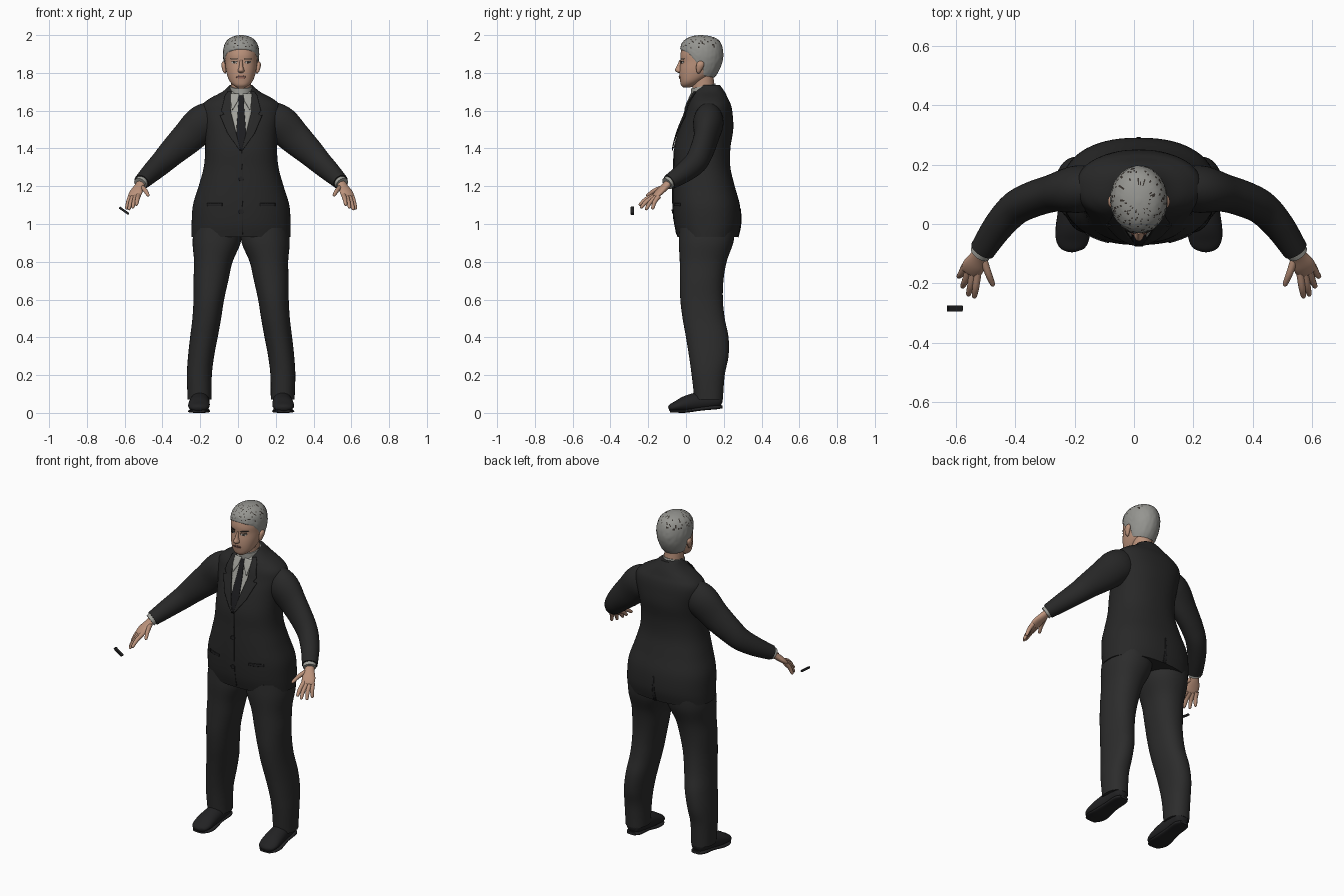
import bpy, bmesh, math, random
from mathutils import Vector

random.seed(4)
if "Cube" in bpy.data.objects:
    bpy.data.objects.remove(bpy.data.objects["Cube"])
CX = 0.0165  # body centre line


def material(name, r, g, b):
    m = bpy.data.materials.new(name)
    m.use_nodes = True
    m.diffuse_color = (r, g, b, 1)
    bsdf = m.node_tree.nodes["Principled BSDF"]
    bsdf.inputs["Base Color"].default_value = (r, g, b, 1)
    bsdf.inputs["Roughness"].default_value = 0.8
    return m


SUIT = material("jacket charcoal", .021, .021, .021)
TROUSER = material("trouser charcoal", .025, .025, .025)
BLACK = material("black leather", .016, .016, .017)
TIE = material("tie black", .012, .012, .014)
SHIRT = material("shirt grey", .36, .36, .33)
HAIR = material("hair grey", .30, .30, .28)
DARK = material("dark brown", .04, .033, .028)
SKIN = material("skin", .50, .29, .20)
LIPS = material("lips", .30, .13, .10)
WHITE = material("eye white", .50, .47, .43)


def finish(name, bm, mats, angle=50):
    bmesh.ops.recalc_face_normals(bm, faces=bm.faces)
    me = bpy.data.meshes.new(name)
    bm.to_mesh(me)
    bm.free()
    for m in mats:
        me.materials.append(m)
    me.shade_smooth()
    me.set_sharp_from_angle(angle=math.radians(angle))
    ob = bpy.data.objects.new(name, me)
    bpy.context.collection.objects.link(ob)
    ob.location.x = CX
    return ob


def smooth(rows, steps=6):
    """Catmull-Rom through rows of numbers."""
    out = []
    for i in range(len(rows) - 1):
        a, b, c, d = (rows[max(0, min(len(rows) - 1, i + k))] for k in (-1, 0, 1, 2))
        for j in range(steps):
            t = j / steps
            out.append([q + t * (r - p) / 2 + t * t * (2 * p - 5 * q + 4 * r - s) / 2
                        + t ** 3 * (3 * q - p - 3 * r + s) / 2 for p, q, r, s in zip(a, b, c, d)])
    return out + [list(rows[-1])]


def loft(name, rows, mat, side=1, n=32, steps=6, power=2.0, path=False):
    """Rows are x, y, z, half width, half depth; path turns the rings along the line."""
    fine = smooth(rows, steps)
    bm = bmesh.new()
    rings = []
    for i, (x, y, z, rx, ry) in enumerate(fine):
        u, v = Vector((1, 0, 0)), Vector((0, 1, 0))
        if path:
            t = Vector(fine[min(i + 1, len(fine) - 1)][:3]) - Vector(fine[max(i - 1, 0)][:3])
            u = t.cross(Vector((0, 0, 1))).normalized()
            v = u.cross(t).normalized()
        ring = []
        for k in range(n):
            c, s = math.cos(math.tau * k / n), math.sin(math.tau * k / n)
            c, s = (math.copysign(abs(w) ** (2 / power), w) for w in (c, s))
            p = Vector((x, y, z)) + u * rx * c + v * ry * s
            ring.append(bm.verts.new((p.x * side, p.y, p.z)))
        rings.append(ring)
    for a, b in zip(rings, rings[1:]):
        for k in range(n):
            bm.faces.new((a[k], a[(k + 1) % n], b[(k + 1) % n], b[k]))
    bm.faces.new(rings[0])
    bm.faces.new(rings[-1])
    return finish(name, bm, [mat])


def upright(rows):
    """z, x, half width, front y, back y -> loft rows."""
    return [(x, (f + b) / 2, z, w, (b - f) / 2) for z, x, w, f, b in rows]


def section(fine, z):
    for a, b in zip(fine, fine[1:]):
        if a[2] <= z <= b[2]:
            t = (z - a[2]) / max(b[2] - a[2], 1e-6)
            return [p + t * (q - p) for p, q in zip(a, b)]
    return fine[-1] if z > fine[-1][2] else fine[0]


def plate(name, rows, fine, power, mat, lift, side=1, back=False, cols=8):
    """Thin plate lying on a lofted body. Rows are z, x start, x end."""
    bm = bmesh.new()
    grid = []
    for z, x0, x1 in rows_between(rows):
        _, cy, _, rx, ry = section(fine, z)
        line = []
        for k in range(cols + 1):
            x = x0 + (x1 - x0) * k / cols
            d = ry * max(0, 1 - min(1, abs(x / rx)) ** power) ** (1 / power) + lift
            line.append(bm.verts.new((x * side, cy + d if back else cy - d, z)))
        grid.append(line)
    for a, b in zip(grid, grid[1:]):
        for k in range(cols):
            bm.faces.new((a[k], a[k + 1], b[k + 1], b[k]))
    ob = finish(name, bm, [mat])
    mod = ob.modifiers.new("thickness", "SOLIDIFY")
    mod.thickness, mod.offset = 0.004, 0
    return ob


def rows_between(rows, steps=5):
    out = []
    for a, b in zip(rows, rows[1:]):
        out += [[p + (q - p) * j / steps for p, q in zip(a, b)] for j in range(steps)]
    return out + [rows[-1]]


def lens(x, z, w, h):
    return [(z + h * math.sin(t), x - w * math.cos(t) - .0005, x + w * math.cos(t) + .0005)
            for t in (-1.5, -1, -.5, 0, .5, 1, 1.5)]


# Jacket body
torso = upright([(.93, 0, .262, -.045, .275), (1.0, 0, .262, -.062, .29), (1.1, 0, .255, -.07, .285),
                 (1.2, 0, .225, -.07, .258), (1.3, 0, .198, -.066, .235), (1.4, 0, .19, -.062, .235),
                 (1.5, 0, .195, -.036, .25), (1.58, 0, .21, -.004, .247), (1.63, 0, .205, .012, .238),
                 (1.665, 0, .165, .028, .222), (1.70, 0, .10, .045, .205), (1.735, 0, .06, .07, .18)])
loft("jacket_body", torso, SUIT, n=64, power=2.3)
TF = smooth(torso)
plate("shirt_front", [(1.40, -.002, .002), (1.5, -.032, .032), (1.6, -.058, .058), (1.70, -.05, .05)],
      TF, 2.3, SHIRT, .002)
plate("tie", [(1.39, -.004, .004), (1.47, -.027, .027), (1.63, -.015, .015), (1.645, -.014, .014),
              (1.68, -.02, .02)], TF, 2.3, TIE, .008)
plate("front_edge", [(.945, .008, .011), (1.39, .002, .005)], TF, 2.3, BLACK, .001)
plate("back_vent", [(.93, -.012, .008), (1.08, -.003, .003)], TF, 2.3, BLACK, .001, back=True)
for z in (1.065, 1.24):
    plate("jacket_button", lens(0, z, .013, .013), TF, 2.3, BLACK, .005)

# Trousers, shoes, sleeves and hands on both sides
fingers = {"index_finger": ((.543, -.165, 1.152), (.555, -.25, 1.10)),
           "middle_finger": ((.558, -.162, 1.147), (.575, -.243, 1.085)),
           "ring_finger": ((.573, -.155, 1.145), (.595, -.215, 1.075)),
           "little_finger": ((.586, -.143, 1.148), (.608, -.18, 1.078)),
           "thumb": ((.525, -.115, 1.195), (.49, -.21, 1.15))}
for s, tag in ((1, "left_"), (-1, "right_")):
    loft(tag + "trouser_leg", upright([
        (.07, .22, .063, .045, .195), (.2, .221, .066, .03, .205), (.3, .212, .069, .016, .225),
        (.4, .197, .073, 0, .225), (.5, .182, .076, -.018, .205), (.6, .171, .081, -.03, .195),
        (.7, .16, .092, -.032, .198), (.8, .147, .102, -.033, .215), (.9, .13, .127, -.038, .25),
        (.98, .125, .125, -.035, .26)]), TROUSER, s, n=40, power=2.2)
    loft(tag + "shoe", [(.215, .192, .07, .02, .02), (.216, .17, .07, .042, .042), (.218, .08, .062, .05, .05),
                        (.222, 0, .048, .056, .042), (.224, -.05, .035, .056, .028),
                        (.225, -.08, .026, .042, .02), (.225, -.092, .022, .016, .01)],
         BLACK, s, path=True)
    loft(tag + "sole", [(.216, .192, .032, .028, .008), (.217, .16, .03, .045, .011), (.22, .08, .022, .046, .01),
                        (.222, 0, .01, .057, .009), (.224, -.05, .009, .056, .008),
                        (.225, -.085, .009, .035, .007)], BLACK, s, power=3, path=True)
    loft(tag + "sleeve", [(.11, .125, 1.57, .06, .085), (.20, .118, 1.535, .08, .098), (.285, .105, 1.455, .064, .088),
                          (.365, .08, 1.38, .06, .074), (.42, .05, 1.325, .057, .064),
                          (.475, -.01, 1.273, .051, .054), (.527, -.088, 1.222, .043, .041)],
         SUIT, s, path=True)
    loft(tag + "cuff", [(.51, -.065, 1.24, .036, .034), (.535, -.1, 1.213, .036, .034)], SHIRT, s, path=True)
    loft(tag + "palm", [(.525, -.085, 1.225, .024, .02), (.54, -.11, 1.198, .028, .019),
                        (.556, -.14, 1.17, .037, .017), (.566, -.162, 1.147, .034, .013),
                        (.569, -.168, 1.141, .022, .006)], SKIN, s, n=20, path=True)
    for part, (a, b) in fingers.items():
        a, b = Vector(a), Vector(b)
        rows = [(*a.lerp(b, t), r, r) for t, r in ((0, .013), (.5, .0115), (.88, .009), (.97, .006), (1, .002))]
        rows[1] = (*(a.lerp(b, .5) + Vector((0, -.004, .005))), .0115, .0115)
        loft(tag + part, rows, SKIN, s, n=12, steps=3, path=True)
    plate(tag + "lapel", [(1.39, .003, .008), (1.48, .026, .072), (1.575, .05, .112), (1.58, .052, .09),
                          (1.60, .055, .105), (1.68, .056, .085), (1.70, .05, .07)], TF, 2.3, SUIT, .010, s)
    plate(tag + "collar_point", [(1.605, .044, .048), (1.65, .018, .056), (1.69, .01, .056)],
          TF, 2.3, SHIRT, .013, s)
    plate(tag + "pocket_flap", [(1.095, .10, .18), (1.11, .10, .18)], TF, 2.3, BLACK, .002, s)

# Neck and shirt collar
loft("neck", [(0, .1, 1.64, .056, .06), (0, .092, 1.72, .053, .058), (0, .085, 1.80, .055, .06)], SKIN, path=True)
loft("shirt_collar", [(0, .103, 1.645, .066, .075), (0, .098, 1.69, .063, .071), (0, .09, 1.73, .059, .066)],
     SHIRT, path=True)

# Head and face
head = upright([(1.722, 0, .02, -.015, .02), (1.735, 0, .042, -.026, .05), (1.755, 0, .06, -.031, .085),
                (1.785, 0, .073, -.035, .13), (1.82, 0, .081, -.034, .155), (1.86, 0, .085, -.029, .175),
                (1.90, 0, .087, -.029, .185), (1.94, 0, .08, -.017, .175), (1.97, 0, .055, .015, .15),
                (1.985, 0, .02, .05, .1)])
loft("head", head, SKIN, n=48, power=2.15)
HF = smooth(head)
loft("nose", upright([(1.80, 0, .009, -.04, 0), (1.806, 0, .017, -.053, 0), (1.816, 0, .017, -.058, 0),
                      (1.835, 0, .011, -.05, 0), (1.868, 0, .008, -.034, 0)]), SKIN, n=16)
plate("mouth", lens(0, 1.778, .026, .008), HF, 2.15, LIPS, .001)
plate("mouth_line", lens(0, 1.779, .025, .0015), HF, 2.15, DARK, .003)
for s, tag in ((1, "left_"), (-1, "right_")):
    plate(tag + "eye", lens(.036, 1.855, .015, .006), HF, 2.15, WHITE, .0, s)
    plate(tag + "iris", lens(.036, 1.855, .006, .006), HF, 2.15, DARK, .002, s)
    plate(tag + "upper_lid", lens(.036, 1.861, .017, .002), HF, 2.15, DARK, .002, s)
    plate(tag + "eyebrow", [(1.870, .018, .05), (1.877, .02, .06)], HF, 2.15, DARK, .001, s)
    loft(tag + "ear", upright([(1.798, .084, .004, .06, .072), (1.81, .088, .009, .055, .08),
                               (1.835, .092, .012, .054, .094), (1.852, .092, .011, .058, .095),
                               (1.862, .09, .004, .068, .086)]), SKIN, s, n=16)

# Hair cap: columns run from the hairline up to the crown
HR = smooth(upright([(1.76, 0, .068, 0, .14), (1.80, 0, .08, -.02, .168), (1.85, 0, .091, -.028, .19),
                     (1.90, 0, .096, -.034, .197), (1.95, 0, .088, -.026, .188), (1.98, 0, .066, 0, .165),
                     (1.995, 0, .035, .035, .125), (2.0, 0, .006, .07, .085)]))


def hairline(f):
    knots = ((-1, 1.775), (-.25, 1.785), (-.05, 1.85), (.12, 1.835), (.3, 1.865), (.6, 1.905), (1, 1.925))
    for (a, za), (b, zb) in zip(knots, knots[1:]):
        if f <= b:
            return za + (zb - za) * (f - a) / (b - a)
    return knots[-1][1]


bm = bmesh.new()
N, M = 80, 26
cols = []
for k in range(N):
    a = math.tau * k / N
    low = hairline(math.cos(a))
    col = []
    for j in range(M + 1):
        z = low + (2.0 - low) * math.sin(j / M * math.pi / 2)
        _, cy, _, rx, ry = section(HR, z)
        r = (.97 if j == 0 else 1) + random.uniform(-.012, .012)
        col.append(bm.verts.new((rx * r * math.sin(a), cy - ry * r * math.cos(a), z)))
    cols.append(col)
for k in range(N):
    a, b = cols[k], cols[(k + 1) % N]
    for j in range(M):
        f = bm.faces.new((a[j], b[j], b[j + 1], a[j + 1]))
        f.material_index = int(a[j].co.z > 1.93 and j < M - 4 and random.random() < .09)
bm.faces.new([c[-1] for c in cols])
finish("hair", bm, [HAIR, DARK], 80)

# Small dark plate floating by the right hand
bm = bmesh.new()
bmesh.ops.create_cube(bm, size=1)
bmesh.ops.scale(bm, vec=(.062, .02, .012), verts=bm.verts)
bmesh.ops.bevel(bm, geom=bm.edges[:], offset=.002, segments=2, affect='EDGES')
phone = finish("handheld_device", bm, [BLACK])
phone.location = (-.603, -.284, 1.07)
phone.rotation_euler = (0, math.radians(35), 0)
